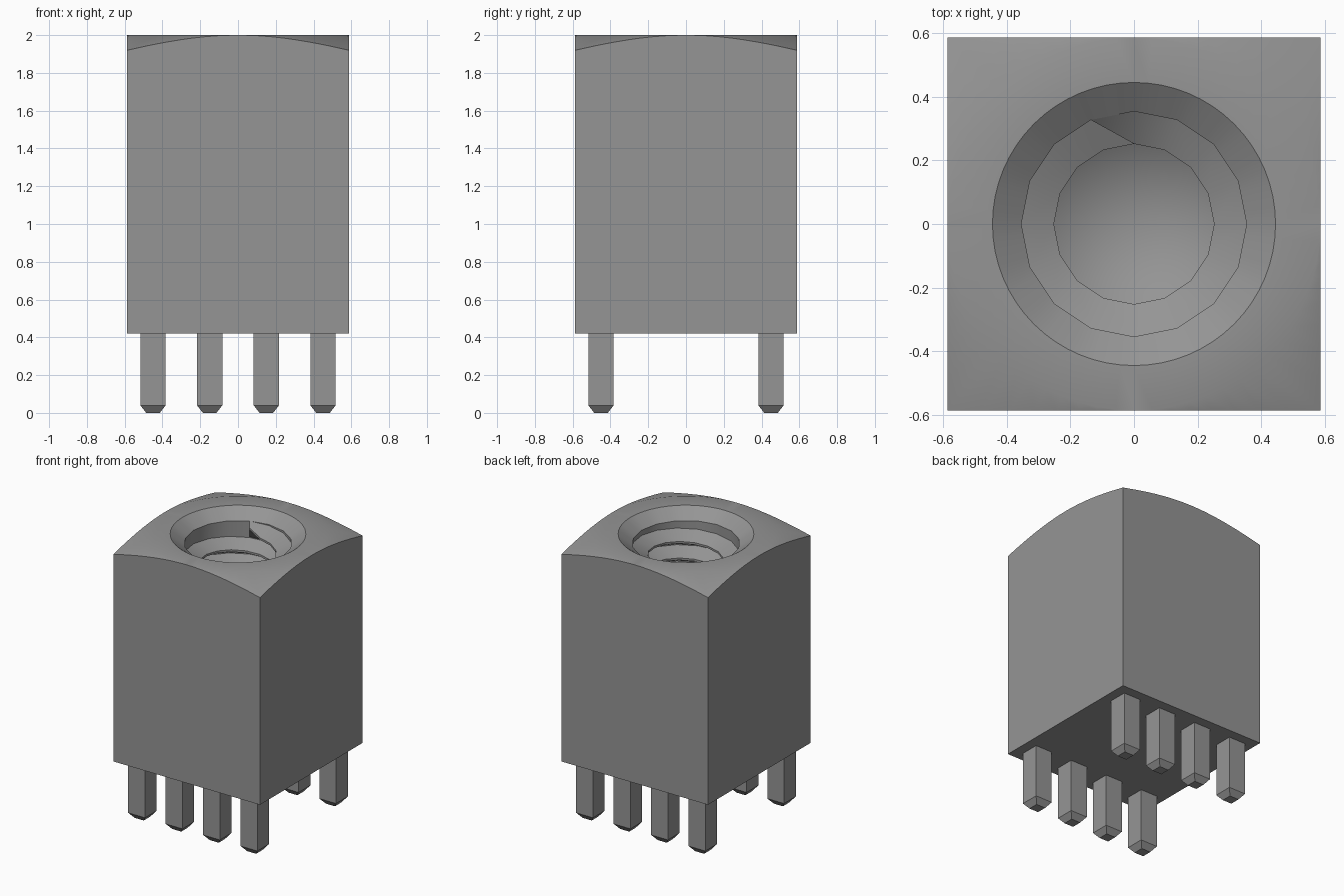
import bpy, bmesh, math
from math import sin, cos, pi

if "Cube" in bpy.data.objects:
    bpy.data.objects.remove(bpy.data.objects["Cube"], do_unlink=True)

HALF, BASE, TOP = 0.587, 0.42, 2.0      # square body
MAJOR, MINOR, RIM = 0.354, 0.252, 0.445  # hole radii
HOLE_TOP, PITCH, TURNS, SIDES = 1.932, 0.12, 9, 16

metal = bpy.data.materials.new("grey metal")
metal.use_nodes = True
grey = (0.3, 0.3, 0.3, 1)
metal.diffuse_color = grey
metal.node_tree.nodes["Principled BSDF"].inputs["Base Color"].default_value = grey


def finish(bm, name):
    bmesh.ops.remove_doubles(bm, verts=bm.verts, dist=1e-5)
    mesh = bpy.data.meshes.new(name)
    bm.to_mesh(mesh)
    bm.free()
    mesh.materials.append(metal)
    obj = bpy.data.objects.new(name, mesh)
    bpy.context.collection.objects.link(obj)
    bpy.ops.object.select_all(action="DESELECT")
    obj.select_set(True)
    bpy.context.view_layer.objects.active = obj
    bpy.ops.object.shade_smooth_by_angle(angle=math.radians(30))
    return obj


def at(bm, r, a, z):
    return bm.verts.new((r * cos(a), r * sin(a), z))


# Body: square block whose top corners are trimmed by a shallow cone
bm = bmesh.new()
columns = []
N = 64
for i in range(N):
    a = 2 * pi * i / N
    square = HALF / max(abs(cos(a)), abs(sin(a)))
    step = 2 * pi / SIDES
    facet = MAJOR * cos(step / 2) / cos(a % step - step / 2)
    points = [(facet, HOLE_TOP), (RIM, TOP), (HALF, TOP),
              (square, TOP - 0.33 * (square - HALF)), (square, BASE)]
    columns.append([at(bm, r, a, z) for r, z in points])
for i in range(N):
    p, q = columns[i], columns[(i + 1) % N]
    for j in range(len(p) - 1):
        bm.faces.new((p[j], p[j + 1], q[j + 1], q[j]))
bm.faces.new([c[-1] for c in reversed(columns)])
finish(bm, "body")

# Threaded blind hole: right-handed helix descending clockwise
bm = bmesh.new()
steps = SIDES * TURNS
floor = HOLE_TOP - PITCH * (TURNS + 1)
tip = at(bm, 0, 0, floor - 0.15)
columns = []
for k in range(steps + 1):
    a = pi / 2 + (1 - k) * 2 * pi / SIDES
    z = HOLE_TOP - PITCH * k / SIDES
    crest = MAJOR if k in (0, steps) else MINOR
    points = [(MAJOR, z), (crest, z - 0.05), (crest, z - 0.065),
              (MAJOR, z - 0.115), (MAJOR, z - PITCH)]
    if k <= SIDES:                       # plain wall above the first turn
        points.insert(0, (MAJOR, HOLE_TOP))
    else:
        points.insert(0, points[0])
    if k >= steps - SIDES:               # plain wall and shoulder below
        points += [(MAJOR, floor), (MINOR, floor)]
    columns.append([at(bm, r, a, h) for r, h in points])
for k in range(steps):
    p, q = columns[k], columns[k + 1]
    for j in range(min(len(p), len(q)) - 1):
        if k >= SIDES and j == 0:
            continue
        bm.faces.new((p[j], p[j + 1], q[j + 1], q[j]))
    if k >= steps - SIDES:               # drill point
        bm.faces.new((p[-1], tip, q[-1]))
bmesh.ops.dissolve_degenerate(bm, edges=bm.edges, dist=1e-5)
finish(bm, "threaded_hole")

# Pins: two rows of four, each with a tapered tip
for row, y in (("front", -0.45), ("back", 0.45)):
    for n, x in enumerate((-0.45, -0.15, 0.15, 0.45), 1):
        bm = bmesh.new()
        rings = []
        for h, z in ((0.036, 0), (0.067, 0.04), (0.067, BASE)):
            rings.append([bm.verts.new((x + h * sx, y + h * sy, z))
                          for sx, sy in ((-1, -1), (1, -1), (1, 1), (-1, 1))])
        for low, high in zip(rings, rings[1:]):
            for i in range(4):
                j = (i + 1) % 4
                bm.faces.new((low[i], low[j], high[j], high[i]))
        bm.faces.new(rings[0][::-1])
        bm.faces.new(rings[-1])
        finish(bm, f"{row}_pin_{n}")
